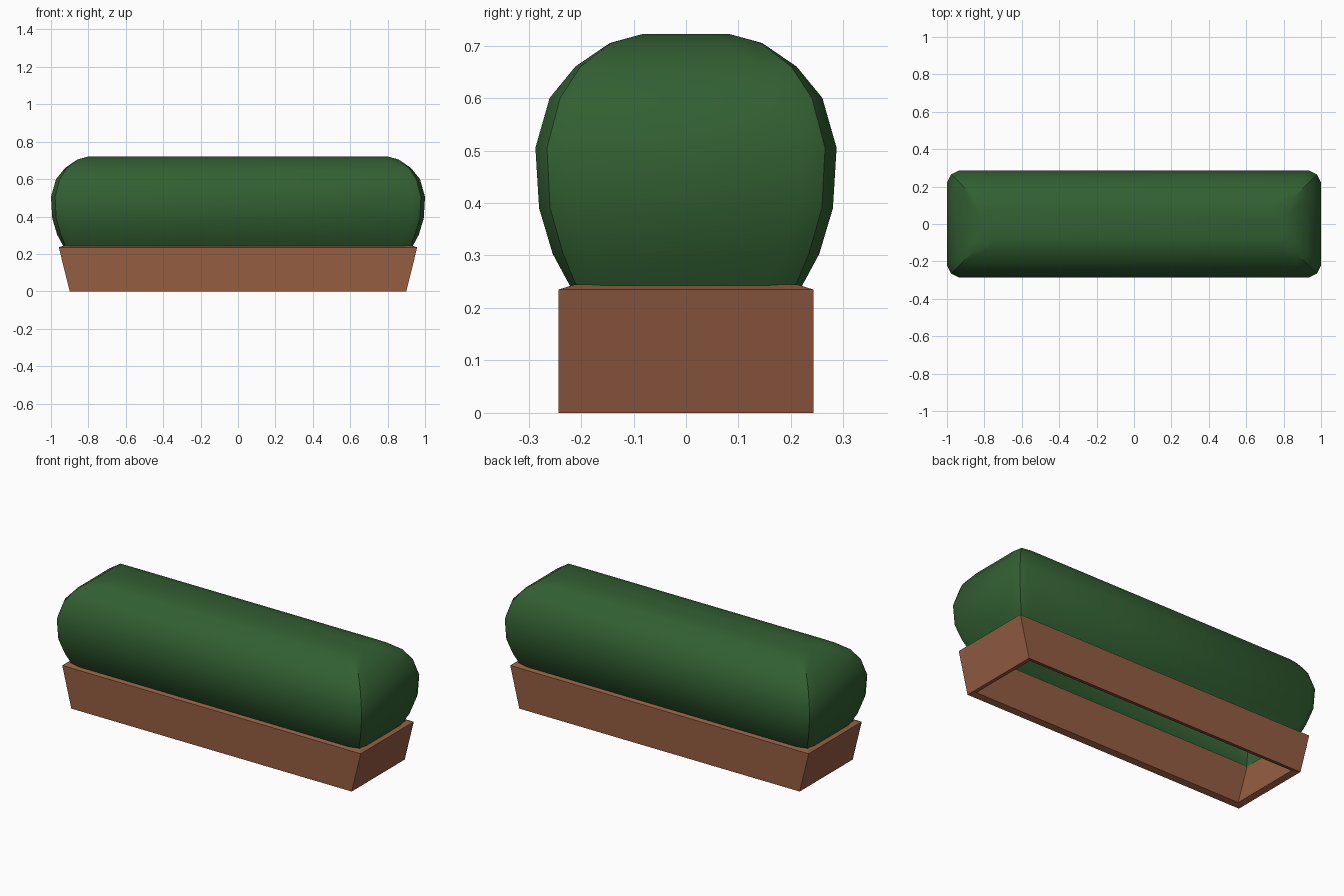
import bpy
import bmesh
import math

if "Cube" in bpy.data.objects:
    bpy.data.objects.remove(bpy.data.objects["Cube"])


def material(name, rgb):
    m = bpy.data.materials.new(name)
    m.diffuse_color = (*rgb, 1)
    m.use_nodes = True
    m.node_tree.nodes["Principled BSDF"].inputs["Base Color"].default_value = m.diffuse_color
    return m


def loft(name, rings, mat, cap_top=False, closed=False):
    """Bridge a stack of equal-length rings into one object."""
    bm = bmesh.new()
    loops = [[bm.verts.new(p) for p in ring] for ring in rings]
    pairs = list(zip(loops, loops[1:]))
    if closed:
        pairs.append((loops[-1], loops[0]))
    for a, b in pairs:
        n = len(a)
        for i in range(n):
            j = (i + 1) % n
            bm.faces.new((a[i], a[j], b[j], b[i]))
    if cap_top:
        bm.faces.new(loops[-1])
    me = bpy.data.meshes.new(name)
    if closed:
        bmesh.ops.recalc_face_normals(bm, faces=bm.faces)
    bm.to_mesh(me)
    bm.free()
    me.materials.append(mat)
    ob = bpy.data.objects.new(name, me)
    bpy.context.collection.objects.link(ob)
    return ob


def rect(x, y, z):
    return [(x, -y, z), (x, y, z), (-x, y, z), (-x, -y, z)]


def bush_ring(inset, z, corner, side=0.065):
    """Rectangle whose four corners are softened by three points each."""
    x, y = 1 - inset, 0.287 - inset
    q = [(x, y - side), (x - corner, y - corner), (x - side, y)]
    pts = q + [(-a, b) for a, b in reversed(q)]
    pts += [(-a, -b) for a, b in pts]
    return [(a, b, z) for a, b in pts]


# Open-bottomed planter with leaning end walls
loft("planter_box", [
    rect(0.90, 0.243, 0.0),
    rect(0.958, 0.243, 0.235),
    rect(0.928, 0.211, 0.245),
    rect(0.868, 0.211, 0.01),
], material("terracotta", (0.30, 0.11, 0.055)), closed=True)

# Clipped hedge: inset, height, corner softening
profile = [
    (0.067, 0.240, 0.012), (0.033, 0.303, 0.020), (0.007, 0.390, 0.021),
    (0.0, 0.505, 0.022), (0.027, 0.600, 0.020), (0.076, 0.660, 0.010),
    (0.142, 0.705, 0.002), (0.204, 0.722, 0.0),
]
hedge = loft("hedge", [bush_ring(*p) for p in profile],
             material("leaf_green", (0.032, 0.115, 0.032)), cap_top=True)
bpy.context.view_layer.objects.active = hedge
hedge.select_set(True)
bpy.ops.object.shade_smooth_by_angle(angle=math.radians(32))
